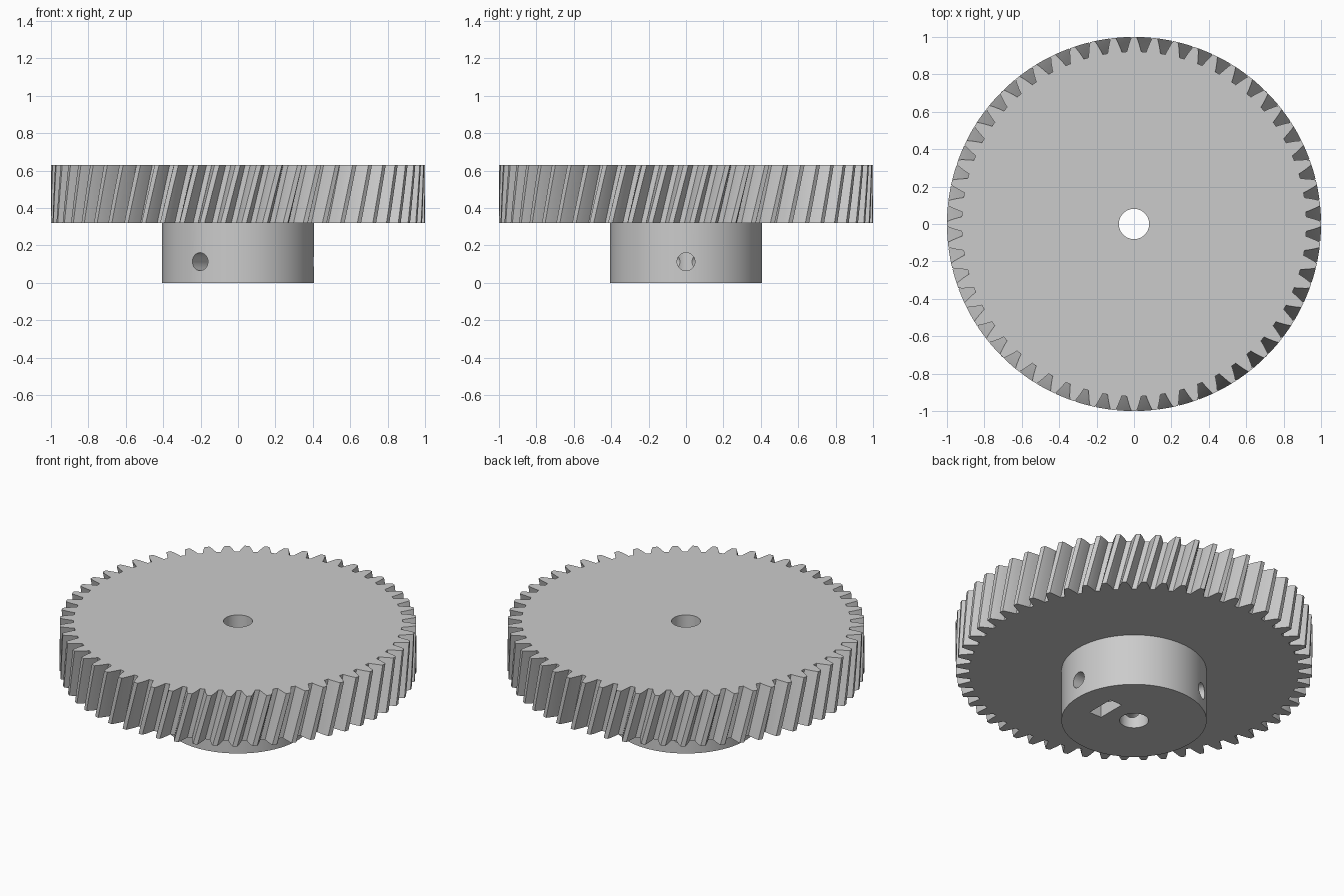
import bpy, bmesh, math
from mathutils import Matrix, Vector

TEETH = 56
GEAR_LOW, GEAR_HIGH = 0.32, 0.63
TWIST = 0.08
HUB_RADIUS = 0.407
BORE_RADIUS = 0.081
SCREW_Z = 0.113
LAYERS = 6
# tooth flank from root to tip: radius, half width
FLANK = [(0.922, 0.038), (0.94, 0.034), (0.966, 0.026), (0.985, 0.0195), (1.0, 0.013)]

if "Cube" in bpy.data.objects:
    bpy.data.objects.remove(bpy.data.objects["Cube"], do_unlink=True)

grey = bpy.data.materials.new("light_grey")
grey.use_nodes = True
colour = (0.6, 0.6, 0.6, 1)
grey.diffuse_color = colour
grey.node_tree.nodes["Principled BSDF"].inputs["Base Color"].default_value = colour


def make_object(name, bm):
    bmesh.ops.recalc_face_normals(bm, faces=bm.faces)
    mesh = bpy.data.meshes.new(name)
    bm.to_mesh(mesh)
    bm.free()
    mesh.materials.append(grey)
    obj = bpy.data.objects.new(name, mesh)
    bpy.context.collection.objects.link(obj)
    return obj


def cylinder(name, radius, low, high, sides):
    bm = bmesh.new()
    bmesh.ops.create_cone(bm, cap_ends=True, segments=sides, radius1=radius,
                          radius2=radius, depth=high - low,
                          matrix=Matrix.Translation((0, 0, (low + high) / 2)))
    return make_object(name, bm)


def cut(target, cutters):
    """Subtract every cutter, bake the result and remove the cutters."""
    for cutter in cutters:
        cutter.hide_render = True
        mod = target.modifiers.new("cut", 'BOOLEAN')
        mod.operation, mod.solver, mod.object = 'DIFFERENCE', 'EXACT', cutter
    graph = bpy.context.evaluated_depsgraph_get()
    baked = bpy.data.meshes.new_from_object(target.evaluated_get(graph))
    target.modifiers.clear()
    target.data = baked
    for cutter in cutters:
        bpy.data.objects.remove(cutter, do_unlink=True)


def smooth(obj):
    bpy.ops.object.select_all(action='DESELECT')
    obj.select_set(True)
    bpy.context.view_layer.objects.active = obj
    bpy.ops.object.shade_smooth_by_angle(angle=math.radians(25))


# Helical gear: one tooth outline repeated round, stacked in twisted layers
def gear_outline(turn):
    points = []
    for i in range(TEETH):
        centre = turn + i * math.tau / TEETH
        for side, flank in ((-1, FLANK), (1, FLANK[::-1])):
            for radius, half in flank:
                a = centre + side * half / radius
                points.append((radius * math.cos(a), radius * math.sin(a)))
    return points


bm = bmesh.new()
rings = []
for k in range(LAYERS + 1):
    t = k / LAYERS
    z = GEAR_LOW + t * (GEAR_HIGH - GEAR_LOW)
    rings.append([bm.verts.new((x, y, z)) for x, y in gear_outline((t - 1) * TWIST)])
for low, high in zip(rings, rings[1:]):
    for j in range(len(low)):
        bm.faces.new((low[j - 1], low[j], high[j], high[j - 1]))
bm.faces.new(rings[0][::-1])
bm.faces.new(rings[-1])
gear = make_object("helical_gear", bm)
cut(gear, [cylinder("bore_cutter", BORE_RADIUS, -0.1, 0.8, 64)])
smooth(gear)

# Hub below the gear, with bore, three screw holes and three nut slots
hub = cylinder("hub", HUB_RADIUS, 0, GEAR_LOW, 128)
cutters = [cylinder("bore_cutter", BORE_RADIUS, -0.1, 0.8, 64)]
for i in range(3):
    spin = Matrix.Rotation(i * math.tau / 3, 4, 'Z')

    # radial screw hole from the bore outwards
    screw = cylinder("screw_cutter", 0.048, 0, 0.6, 32)
    screw.data.transform(spin @ Matrix.Translation((0, 0, SCREW_Z))
                         @ Matrix.Rotation(math.pi / 2, 4, 'Y'))

    # nut slot: straight walls closed by the pointed end of a hexagon
    bm = bmesh.new()
    half = 0.09
    slot = [(-half, -0.1), (half, -0.1), (half, SCREW_Z + 0.052),
            (0, SCREW_Z + 0.104), (-half, SCREW_Z + 0.052)]
    face = bm.faces.new([bm.verts.new((0.165, y, z)) for y, z in slot])
    moved = bmesh.ops.extrude_face_region(bm, geom=[face])["geom"]
    bmesh.ops.translate(bm, vec=Vector((0.085, 0, 0)),
                        verts=[v for v in moved if isinstance(v, bmesh.types.BMVert)])
    bm.transform(spin)
    cutters += [screw, make_object("nut_slot_cutter", bm)]
cut(hub, cutters)
smooth(hub)
